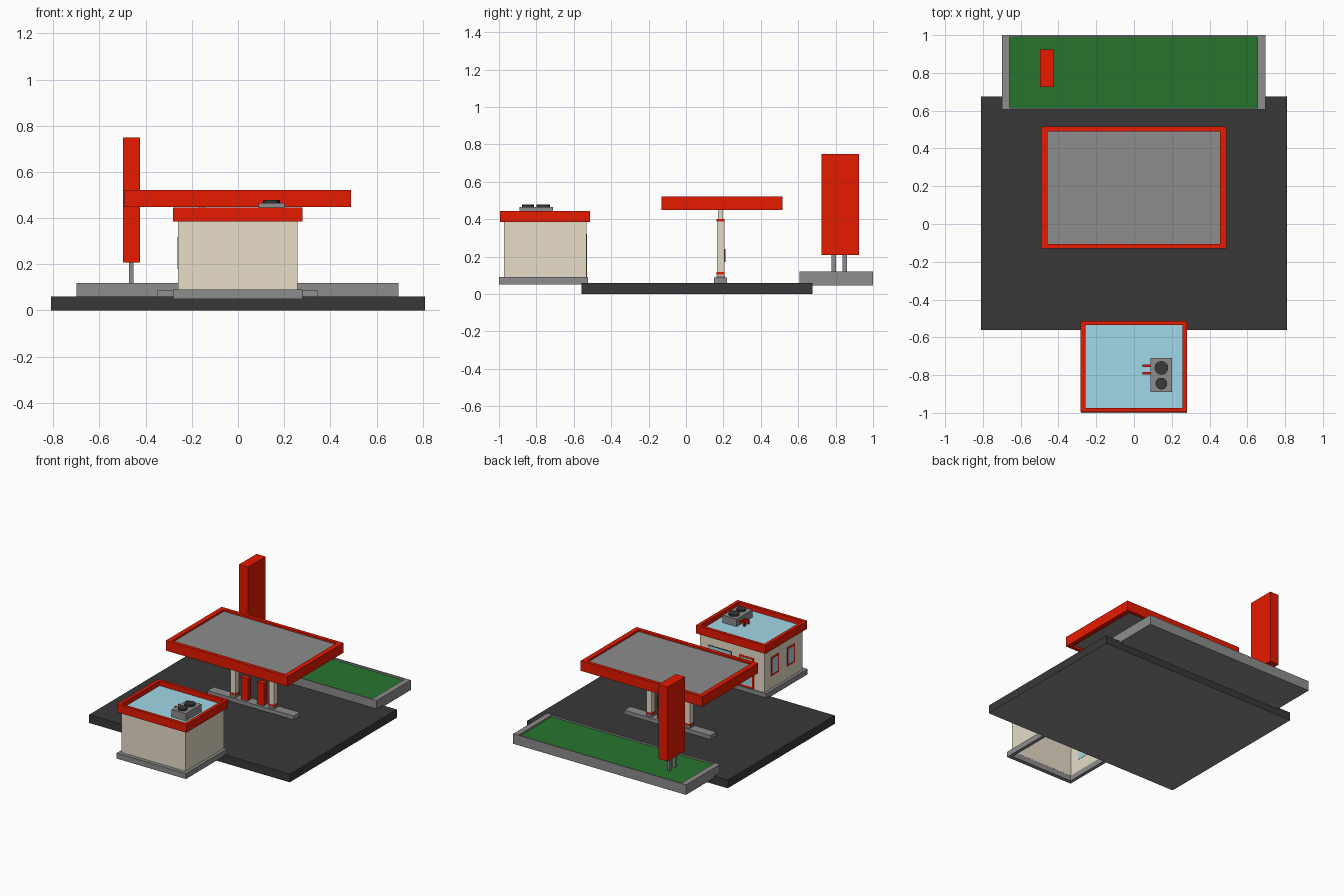
import bpy, bmesh, math

if "Cube" in bpy.data.objects:
    bpy.data.objects.remove(bpy.data.objects["Cube"])


def material(name, rgb):
    m = bpy.data.materials.new(name)
    m.diffuse_color = (*rgb, 1)
    m.use_nodes = True
    m.node_tree.nodes["Principled BSDF"].inputs["Base Color"].default_value = m.diffuse_color
    return m


RED = material("red", (0.80, 0.010, 0.0))
BEIGE = material("beige", (0.80, 0.72, 0.58))
GREY = material("grey", (0.266, 0.266, 0.266))
DARK = material("asphalt", (0.040, 0.040, 0.040))
GREEN = material("grass", (0.019, 0.178, 0.028))
BLUE = material("glass_blue", (0.356, 0.69, 0.80))


def finish(name, bm, mat):
    bmesh.ops.recalc_face_normals(bm, faces=bm.faces)
    me = bpy.data.meshes.new(name)
    bm.to_mesh(me)
    bm.free()
    me.materials.append(mat)
    ob = bpy.data.objects.new(name, me)
    bpy.context.collection.objects.link(ob)
    return ob


def box(name, mat, x, y, z):
    """Box from (min, max) ranges."""
    bm = bmesh.new()
    bmesh.ops.create_cube(bm, size=1)
    for v in bm.verts:
        v.co = [r[0] + (c + 0.5) * (r[1] - r[0]) for c, r in zip(v.co, (x, y, z))]
    return finish(name, bm, mat)


def ring(name, mat, x, y, z, wx, wy):
    """Rectangular frame lying flat, open in the middle."""
    bm = bmesh.new()
    loops = []
    for d, h in ((0, z[0]), (0, z[1]), (1, z[1]), (1, z[0])):
        a, b = x[0] + d * wx, x[1] - d * wx
        c, e = y[0] + d * wy, y[1] - d * wy
        loops.append([bm.verts.new((p, q, h)) for p, q in ((a, c), (b, c), (b, e), (a, e))])
    for k in range(4):
        l, m = loops[k], loops[(k + 1) % 4]
        for i in range(4):
            j = (i + 1) % 4
            bm.faces.new((l[i], l[j], m[j], m[i]))
    return finish(name, bm, mat)


def cylinder(name, mat, loc, r, h, sides=20):
    bm = bmesh.new()
    bmesh.ops.create_cone(bm, cap_ends=True, segments=sides, radius1=r, radius2=r, depth=h)
    for v in bm.verts:
        v.co += type(v.co)(loc)
    return finish(name, bm, mat)


# Forecourt slab, asphalt with a grey underside
slab = box("forecourt_slab", DARK, (-0.81, 0.81), (-0.56, 0.675), (0, 0.06))
slab.data.materials.append(GREY)
for f in slab.data.polygons:
    f.material_index = 1 if f.normal.z < -0.5 else 0

# Planter with recessed grass
ring("planter_curb", GREY, (-0.70, 0.695), (0.606, 1.0), (0.047, 0.12), 0.04, 0.009)
box("planter_grass", GREEN, (-0.66, 0.655), (0.615, 0.991), (0.055, 0.108))
box("planter_base", GREY, (-0.66, 0.655), (0.615, 0.991), (0.047, 0.055))

# Tall roadside sign on two posts
box("sign_panel", RED, (-0.498, -0.425), (0.725, 0.925), (0.208, 0.75))
for i, y in enumerate((0.79, 0.85)):
    box(f"sign_post_{i}", GREY, (-0.472, -0.453), (y - 0.012, y + 0.012), (0.10, 0.215))

# Canopy: red rim around recessed decks
ring("canopy_rim", RED, (-0.492, 0.49), (-0.13, 0.515), (0.449, 0.522), 0.035, 0.025)
box("canopy_decks", GREY, (-0.457, 0.455), (-0.105, 0.49), (0.465, 0.508))

# Pump island
YC = 0.185
box("island_curb", GREY, (-0.35, 0.345), (YC - 0.035, YC + 0.035), (0.055, 0.088))

# Columns with red bands, and the pumps between them
for side, s in (("left", -1), ("right", 1)):
    x = s * 0.155

    def square(name, mat, r, z):
        box(f"{side}_column_{name}", mat, (x - r, x + r), (YC - r, YC + r), z)

    square("foot", GREY, 0.023, (0.08, 0.1))
    square("shaft", BEIGE, 0.02, (0.1, 0.4))
    square("low_band", RED, 0.022, (0.105, 0.117))
    square("high_band", RED, 0.022, (0.389, 0.4))
    square("neck", BEIGE, 0.014, (0.4, 0.47))
    p = s * 0.065
    box(f"{side}_pump", RED, (p - 0.027, p + 0.027), (YC - 0.018, YC + 0.018), (0.08, 0.25))
    box(f"{side}_pump_screen", DARK, (p - 0.018, p + 0.018), (YC + 0.018, YC + 0.025), (0.17, 0.24))

# Shop: open-bottomed walls on a footing ring
ring("shop_footing", GREY, (-0.28, 0.28), (-1.0, -0.525), (0.05, 0.09), 0.025, 0.03)
ring("shop_walls", BEIGE, (-0.26, 0.258), (-0.973, -0.532), (0.088, 0.4), 0.004, 0.004)
ring("shop_roof_rim", RED, (-0.282, 0.28), (-0.995, -0.513), (0.386, 0.445), 0.024, 0.022)
box("shop_roof", BLUE, (-0.258, 0.256), (-0.973, -0.535), (0.395, 0.41))


def opening(name, wall, u, z, frame, frame_mat):
    """Framed glass set in the back or left wall; bare glass on the inside."""
    inner = [(r[0] + frame, r[1] - frame) for r in (u, z)]
    surface, out = (-0.532, 1) if wall == "back" else (-0.26, -1)
    for part, mat, (a, b), (lo, hi) in (
            ("frame", frame_mat, (-0.001, 0.0015), (u, z)),
            ("pane", BLUE, (-0.003, 0.0025), inner),
            ("inside_pane", BLUE, (-0.0055, -0.003), (u, z))):
        depth = sorted((surface + out * a, surface + out * b))
        xy = (lo, depth) if wall == "back" else (depth, lo)
        box(f"{name}_{part}", mat, *xy, hi)


# Door and window facing the pumps, two windows on the left wall
opening("shop_wide_window", "back", (0.0, 0.19), (0.14, 0.32), 0.006, DARK)
opening("shop_door", "back", (-0.175, -0.055), (0.09, 0.318), 0.014, RED)
opening("side_window_a", "left", (-0.70, -0.61), (0.18, 0.318), 0.014, RED)
opening("side_window_b", "left", (-0.885, -0.795), (0.18, 0.318), 0.014, RED)

# Rooftop cooling unit with two fans and pipes
box("cooling_unit", GREY, (0.088, 0.202), (-0.89, -0.71), (0.405, 0.465))
for i, (y, r) in enumerate(((-0.762, 0.036), (-0.845, 0.031))):
    cylinder(f"cooling_fan_{i}", DARK, (0.145, y, 0.471), r, 0.014)
for i, y in enumerate((-0.75, -0.79)):
    box(f"pipe_run_{i}", RED, (0.046, 0.09), (y - 0.007, y + 0.007), (0.428, 0.441))
    box(f"pipe_drop_{i}", RED, (0.046, 0.06), (y - 0.007, y + 0.007), (0.405, 0.435))
